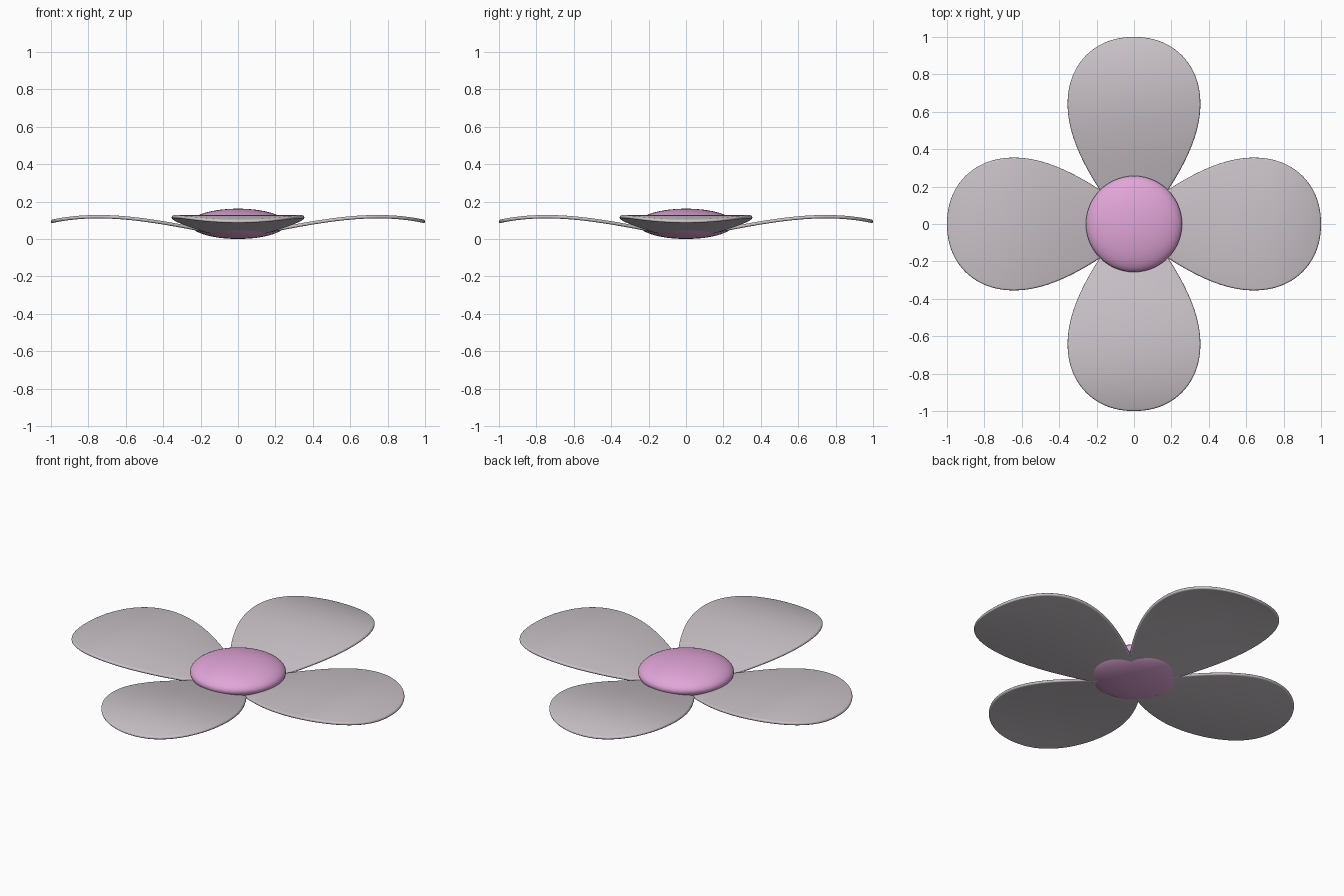
import bpy, bmesh, math
from mathutils import Vector, Matrix

if "Cube" in bpy.data.objects:
    bpy.data.objects.remove(bpy.data.objects["Cube"])


def material(name, color):
    m = bpy.data.materials.new(name)
    m.diffuse_color = (*color, 1)
    m.use_nodes = True
    m.node_tree.nodes["Principled BSDF"].inputs["Base Color"].default_value = m.diffuse_color
    return m


petal_mat = material("pale mauve grey", (0.59, 0.54, 0.58))
hub_mat = material("orchid pink", (0.76, 0.38, 0.69))
RIM = 0.009  # half of the petal thickness


def height(r):
    """Middle height of a petal at distance r from the centre."""
    a, b, c = r - 0.26, r - 0.5, r - 0.75
    return 0.061 + 0.1667 * a - 0.193 * a * b - 0.215 * a * b * c


def half_outline():
    """Half petal outline as (distance, half width), base to tip."""
    p = [Vector(v) for v in ((0.02, 0.07), (0.25, 0.24), (0.45, 0.355), (0.64, 0.355))]
    pts = []
    for i in range(20):
        t = i / 20
        s = 1 - t
        pts.append(s**3 * p[0] + 3 * s * s * t * p[1] + 3 * s * t * t * p[2] + t**3 * p[3])
    for i in range(25):
        a = math.pi / 2 * i / 24
        e = 2 / 2.15
        w = 0.355 * max(math.cos(a), 0) ** e if i < 24 else 0
        pts.append(Vector((0.64 + 0.36 * math.sin(a) ** e, w)))
    return pts


def petal(name, angle):
    half = half_outline()
    n = len(half)
    # Outward direction at each outline point
    normals = []
    for i in range(n):
        d = half[min(i + 1, n - 1)] - half[max(i - 1, 0)]
        normals.append(Vector((-d.y, d.x)).normalized() if i < n - 1 else Vector((1, 0)))
    bm = bmesh.new()
    rings = []
    # Rounded rim, bottom to top
    for k in range(7):
        a = math.pi * (k / 6 - 0.5)
        inset, dz = RIM * (1 - math.cos(a)), RIM * math.sin(a)
        q = [v - m * inset for v, m in zip(half, normals)]
        loop = [(v.x, v.y) for v in q] + [(v.x, -v.y) for v in reversed(q[:-1])]
        rings.append([bm.verts.new((r, w, height(r) + dz)) for r, w in loop])
    count = len(rings[0])
    for lo, hi in zip(rings, rings[1:]):
        for i in range(count):
            j = (i + 1) % count
            bm.faces.new((lo[i], lo[j], hi[j], hi[i]))
    # Upper and lower skins, strips across the petal
    for ring in (rings[0], rings[-1]):
        for i in range(n - 2):
            bm.faces.new((ring[i], ring[i + 1], ring[count - 2 - i], ring[count - 1 - i]))
        bm.faces.new((ring[n - 2], ring[n - 1], ring[n]))
    bmesh.ops.recalc_face_normals(bm, faces=bm.faces)
    bmesh.ops.rotate(bm, verts=bm.verts, cent=(0, 0, 0), matrix=Matrix.Rotation(angle, 3, 'Z'))
    for f in bm.faces:
        f.smooth = True
    mesh = bpy.data.meshes.new(name)
    bm.to_mesh(mesh)
    bm.free()
    mesh.materials.append(petal_mat)
    bpy.context.collection.objects.link(bpy.data.objects.new(name, mesh))


# Four petals around the centre
for i, side in enumerate(("right", "back", "left", "front")):
    petal(side + "_petal", i * math.pi / 2)

# Flattened round hub
bpy.ops.mesh.primitive_uv_sphere_add(segments=64, ring_count=32, radius=1, location=(0, 0, 0.081))
hub = bpy.context.object
hub.name = "flower_centre"
hub.scale = (0.257, 0.257, 0.081)
bpy.ops.object.transform_apply(location=False, rotation=False, scale=True)
bpy.ops.object.shade_smooth()
hub.data.materials.append(hub_mat)
